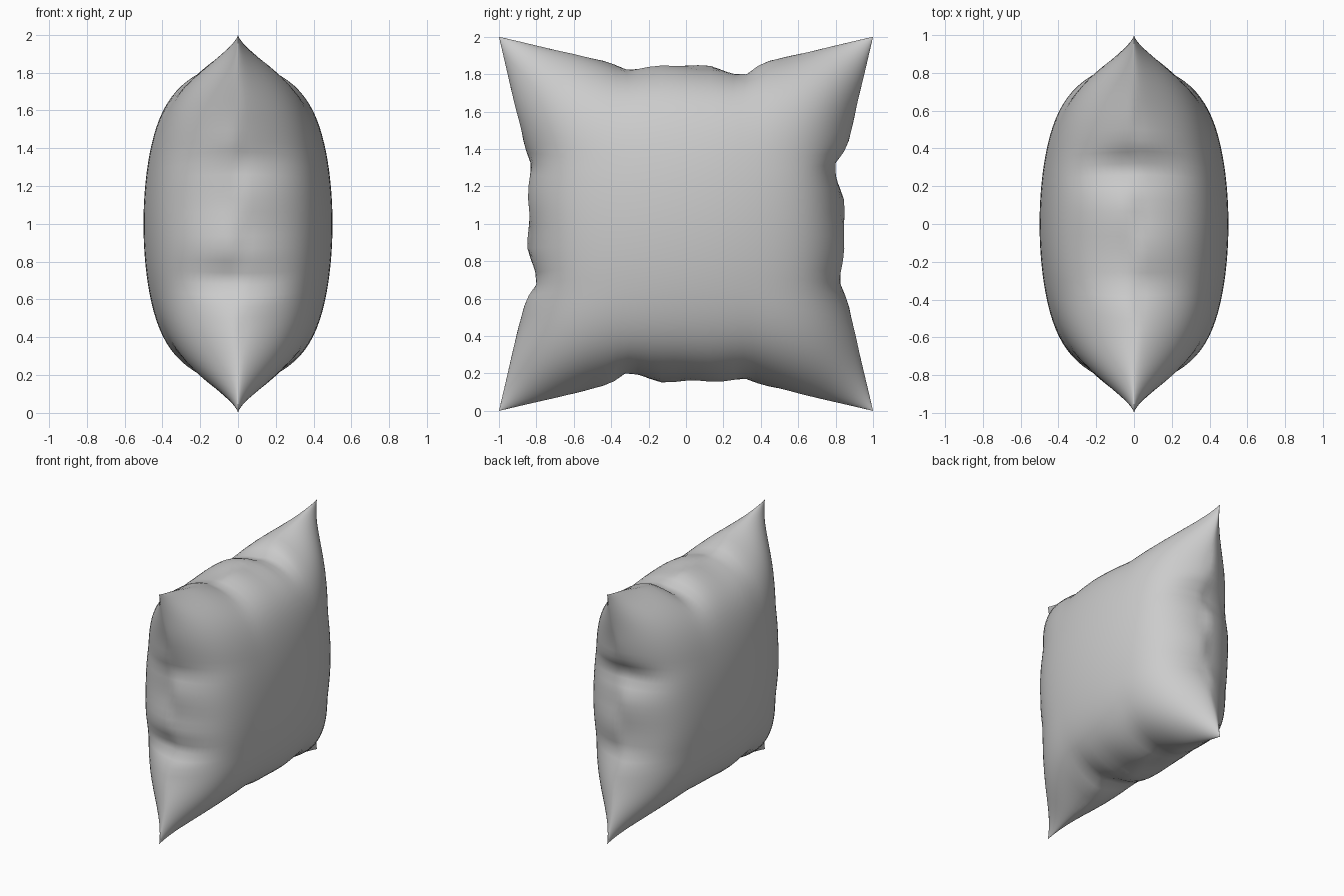
import bpy, bmesh, math

if "Cube" in bpy.data.objects:
    bpy.data.objects.remove(bpy.data.objects["Cube"])

N = 48  # grid segments per side of each fabric panel

# Seam outline: (distance along side, distance of seam from centre)
SEAM = [(-1, 1), (-.7, .93), (-.41, .86), (-.33, .825), (-.16, .838), (0, .84),
        (.16, .84), (.24, .805), (.31, .785), (.41, .86), (.7, .93), (1, 1)]


def seam(s):
    for (a, p), (b, q) in zip(SEAM, SEAM[1:]):
        if s <= b:
            return p + (q - p) * (s - a) / (b - a)
    return 1


def pull(a, s):
    """Move a towards the centre where the seam gathers at s."""
    side = 1 if a >= 0 else -1
    base = 1 - .16 * min(1, (1 - abs(s)) / .6)
    edge = abs(a) ** 8
    return a * (base + (seam(side * s) - base) * edge)


def point(u, v, side):
    # thickness: blunt in the middle, tapering at seams and pointed corners
    p = .31 + .15 * (u ** 6 + v ** 6) / (1 + u ** 6 * v ** 6) + .2 * u * u * v * v
    h = .5 * (max(0, 1 - u * u) * max(0, 1 - v * v)) ** p
    # gathers running across the seams
    fold = 0
    for a, s in ((u, v), (v, u)):
        fold += .012 * abs(a) ** 6 * (1 - s * s) ** 2 * math.sin(13 * s + 1.2 * side + 2 * a)
    k = 1 + fold
    return (side * h, pull(u, v) * k, 1 + pull(v, u) * k)


# Cushion: two puffed panels
bm = bmesh.new()
ticks = [math.sin(math.pi / 2 * (2 * i / N - 1)) for i in range(N + 1)]
for side in (1, -1):
    grid = [[bm.verts.new(point(u, v, side)) for v in ticks] for u in ticks]
    for i in range(N):
        for j in range(N):
            q = [grid[i][j], grid[i + 1][j], grid[i + 1][j + 1], grid[i][j + 1]]
            bm.faces.new(q if side > 0 else q[::-1])

# Gathered seam: join the panels on the mid plane
half = (N + 1) ** 2
bm.verts.index_update()
bm.verts.ensure_lookup_table()
weld = {}
for v in bm.verts:
    if v.is_boundary and v.index < half:
        w = bm.verts[v.index + half]
        v.co = (v.co + w.co) / 2
        v.co.x = 0
        weld[w] = v
bmesh.ops.weld_verts(bm, targetmap=weld)
bmesh.ops.recalc_face_normals(bm, faces=bm.faces)
me = bpy.data.meshes.new("cushion")
bm.to_mesh(me)
bm.free()
cushion = bpy.data.objects.new("cushion", me)
bpy.context.collection.objects.link(cushion)
bpy.context.view_layer.objects.active = cushion
cushion.select_set(True)
bpy.ops.object.shade_smooth_by_angle(angle=math.radians(70))
